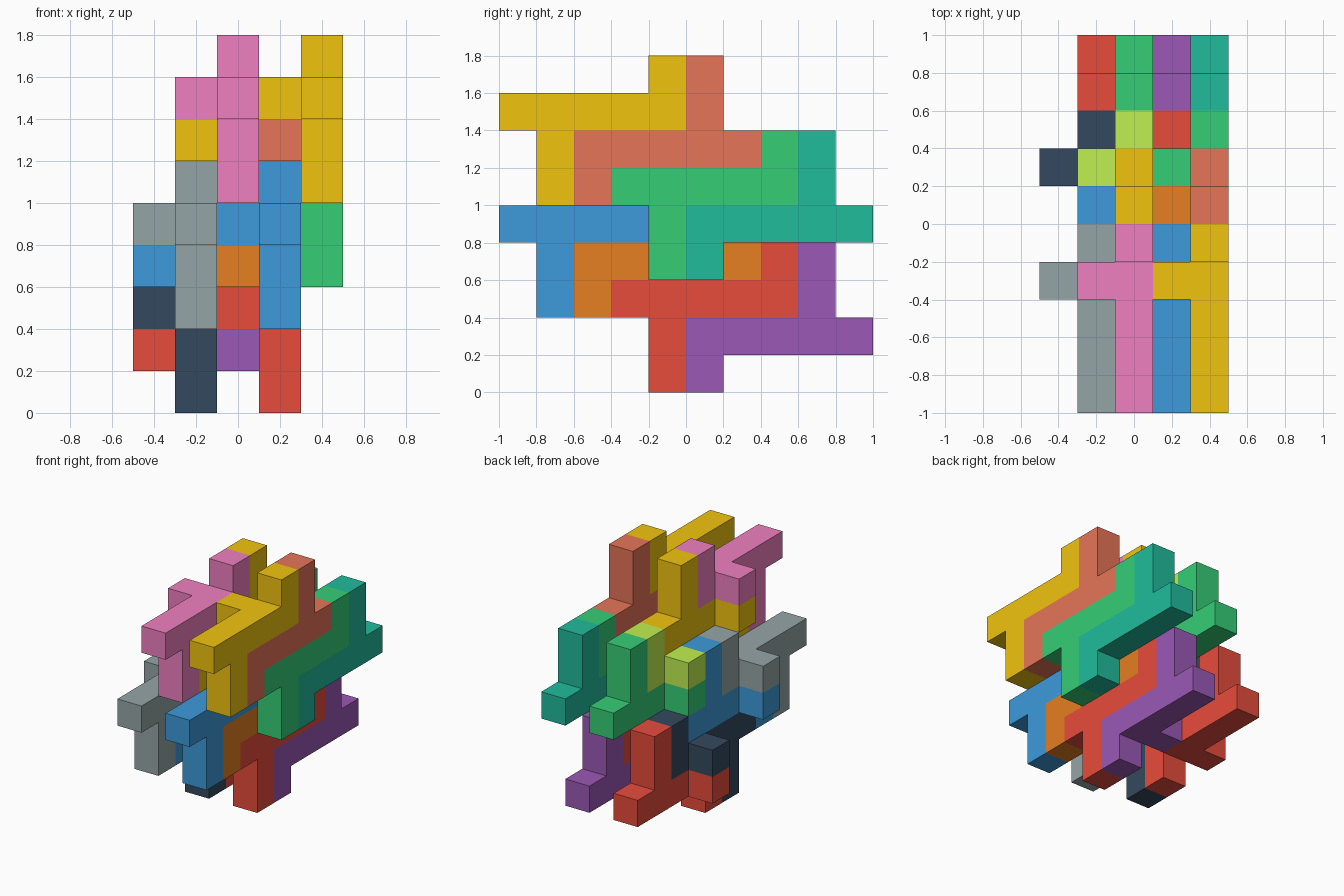
import bpy, bmesh
from mathutils import Vector

if "Cube" in bpy.data.objects:
    bpy.data.objects.remove(bpy.data.objects["Cube"])

S = 0.2  # size of one cube cell

# One interlocking nine-cube piece, relative to the cell that carries its side peg
PIECE = [(0, y, 0) for y in range(-3, 2)]            # long bar
PIECE += [(0, 1, 1), (0, -2, -1), (0, -2, -2)]       # short arm up, long arm down
PIECE += [(-1, 0, 0)]                                # side peg

COLOURS = {
    "yellow": "f1c40f", "coral": "e67558", "green": "35ce76", "teal": "20bc9c",
    "blue": "3d9adb", "orange": "e67e22", "red": "e74c3c", "purple": "9b59b6",
    "pink": "ef80c0", "lime": "c0f050", "grey": "95a5a6", "navy": "34495e",
}


def linear(c):
    return c / 12.92 if c <= 0.04045 else ((c + 0.055) / 1.055) ** 2.4


def material(name):
    mat = bpy.data.materials.get(name)
    if not mat:
        mat = bpy.data.materials.new(name)
        h = COLOURS[name]
        rgb = [linear(int(h[n:n + 2], 16) / 255) for n in (0, 2, 4)]
        mat.diffuse_color = (*rgb, 1.0)
        mat.use_nodes = True
        mat.node_tree.nodes["Principled BSDF"].inputs["Base Color"].default_value = mat.diffuse_color
    return mat


def add_piece(name, colour, cell, flipped):
    # half turn about x for the flipped pieces
    s = -1 if flipped else 1
    cells = {(x, s * y, s * z) for x, y, z in PIECE}
    bm = bmesh.new()
    # outer skin only: a square wherever a cell has no neighbour
    for c in cells:
        for axis in range(3):
            for sign in (-1, 1):
                n = Vector((0, 0, 0))
                n[axis] = sign
                if tuple(int(a + b) for a, b in zip(c, n)) in cells:
                    continue
                u = Vector((0, 0, 0))
                u[(axis + 1) % 3] = 0.5
                v = n.cross(u)
                mid = Vector(c) + n * 0.5
                corners = (mid - u - v, mid + u - v, mid + u + v, mid - u + v)
                bm.faces.new([bm.verts.new(p * S) for p in corners])
    bmesh.ops.remove_doubles(bm, verts=bm.verts, dist=0.001)
    bmesh.ops.dissolve_limit(bm, angle_limit=0.01, verts=bm.verts, edges=bm.edges)
    bmesh.ops.recalc_face_normals(bm, faces=bm.faces)
    mesh = bpy.data.meshes.new(name)
    bm.to_mesh(mesh)
    bm.free()
    mesh.materials.append(material(colour))
    obj = bpy.data.objects.new(name, mesh)
    i, j, k = cell
    obj.location = ((i - 2) * S, (j - 4.5) * S, (k + 0.5) * S)
    bpy.context.collection.objects.link(obj)


# Four layers of four pieces; every second layer sits three cells lower
LAYERS = [
    (4, 0, ("yellow", "coral", "green", "teal")),
    (3, -3, ("blue", "orange", "red", "purple")),
    (2, 0, ("pink", "yellow", "lime", "green")),
    (1, -3, ("grey", "blue", "navy", "red")),
]
for i, drop, colours in LAYERS:
    for n, colour in enumerate(colours):
        peg = (i, 3 if n < 2 else 6, 7 - n + drop)
        add_piece(f"layer_{i}_{colour}_piece", colour, peg, n % 2 == 1)
